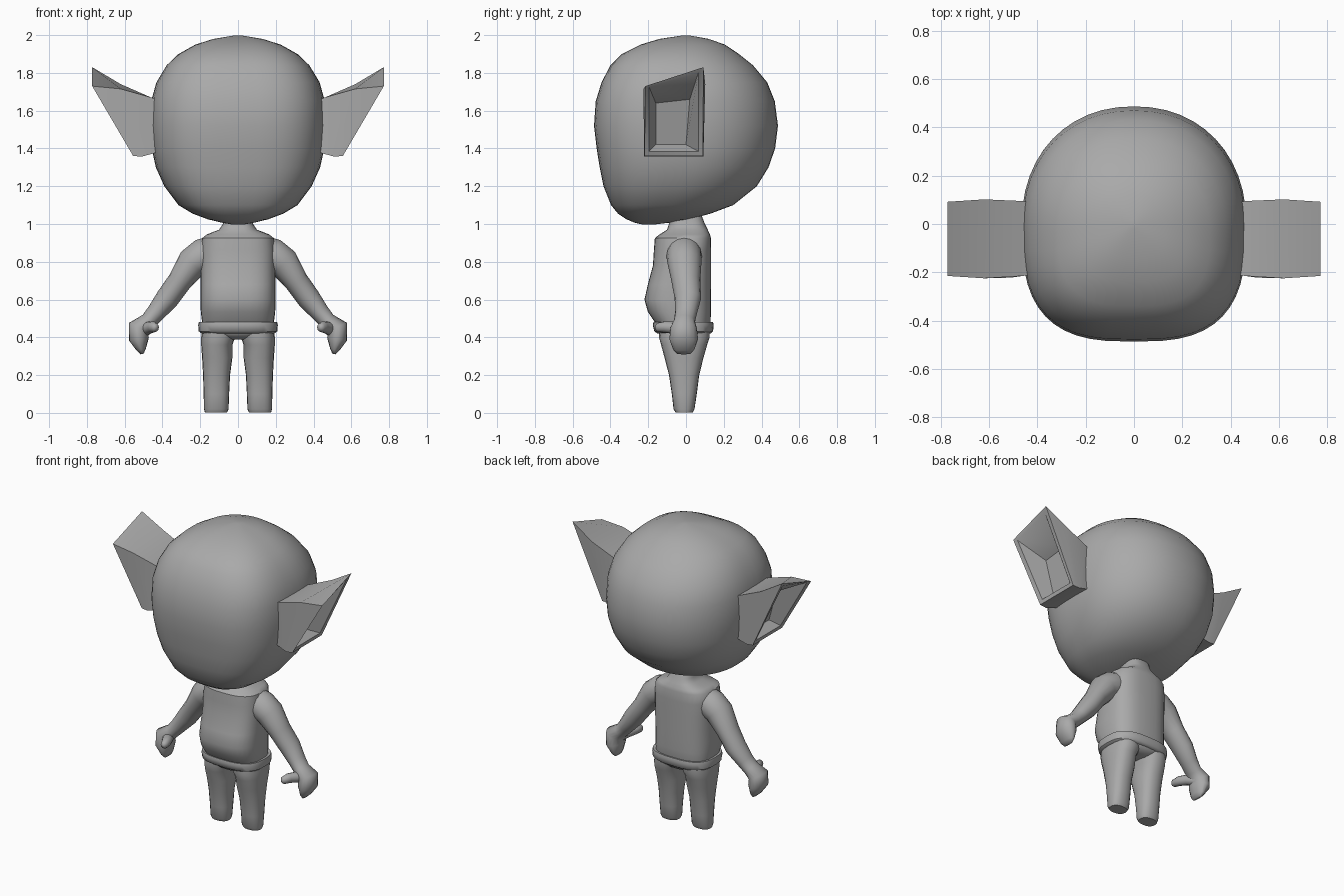
import bpy, bmesh, math
from mathutils import Vector

skin = bpy.data.materials.new("plain grey")
skin.diffuse_color = (0.4, 0.4, 0.4, 1)


def finish(name, bm, mirror=False, angle=45):
    bmesh.ops.recalc_face_normals(bm, faces=bm.faces)
    me = bpy.data.meshes.new(name)
    bm.to_mesh(me)
    bm.free()
    ob = bpy.data.objects.new(name, me)
    bpy.context.collection.objects.link(ob)
    me.materials.append(skin)
    if mirror:
        m = ob.modifiers.new("mirror", 'MIRROR')
        m.use_mirror_merge = False
    bpy.ops.object.select_all(action='DESELECT')
    ob.select_set(True)
    bpy.context.view_layer.objects.active = ob
    bpy.ops.object.shade_smooth_by_angle(angle=math.radians(angle))
    return ob


def skin_rings(rings):
    """Join equal-length loops of points into a capped surface."""
    bm = bmesh.new()
    loops = [[bm.verts.new(p) for p in r] for r in rings]
    n = len(loops[0])
    for a, b in zip(loops, loops[1:]):
        for i in range(n):
            j = (i + 1) % n
            bm.faces.new((a[i], a[j], b[j], b[i]))
    bm.faces.new(loops[0][::-1])
    bm.faces.new(loops[-1])
    return bm


def sup(a, n):
    """Point on a unit superellipse."""
    c, s = math.cos(a), math.sin(a)
    f = lambda v: math.copysign(abs(v) ** (2 / n), v)
    return f(c), f(s)


def stack(name, rows, nf=2, nb=2, seg=32, **kw):
    """Loft of horizontal sections: z, x range, y range."""
    rings = []
    for z, x0, x1, y0, y1 in rows:
        ring = []
        for i in range(seg):
            a = 2 * math.pi * i / seg
            u, v = sup(a, nf if math.sin(a) < 0 else nb)
            ring.append(((x0 + x1) / 2 + u * (x1 - x0) / 2,
                         (y0 + y1) / 2 + v * (y1 - y0) / 2, z))
        rings.append(ring)
    return finish(name, skin_rings(rings), **kw)


def limb(name, path, hint, seg=16):
    """Mirrored tube along points with two radii each."""
    pts = [Vector(p[:3]) for p in path]
    rings = []
    for k, p in enumerate(pts):
        t = (pts[min(k + 1, len(pts) - 1)] - pts[max(k - 1, 0)]).normalized()
        u = Vector(hint).cross(t).normalized()
        v = t.cross(u)
        ru, rv = path[k][3:]
        rings.append([p + u * ru * math.cos(2 * math.pi * i / seg)
                      + v * rv * math.sin(2 * math.pi * i / seg) for i in range(seg)])
    return finish(name, skin_rings(rings), mirror=True, angle=60)


# Head: flat square face, round back, low jaw
head = [(.997, .03, -.23, -.17), (1.008, .09, -.275, -.08), (1.025, .16, -.315, .02),
        (1.055, .24, -.36, .13), (1.10, .315, -.397, .25), (1.2, .39, -.437, .375),
        (1.3, .435, -.457, .437), (1.4, .457, -.473, .472), (1.52, .465, -.487, .487),
        (1.65, .46, -.478, .47), (1.75, .432, -.447, .43), (1.84, .378, -.40, .355),
        (1.9, .315, -.34, .28), (1.95, .225, -.24, .205), (1.98, .13, -.14, .12),
        (1.998, .02, -.02, .02)]
stack("head", [(z, -x, x, a, b) for z, x, a, b in head], nf=2.9, nb=2.15, seg=48, angle=60)

# Ears: hollow flared cups opening outwards
ear = [
    [(.36, -.20, 1.63), (.36, .08, 1.63), (.36, .08, 1.40), (.36, -.20, 1.40)],
    [(.46, -.215, 1.67), (.46, .095, 1.67), (.46, .09, 1.37), (.46, -.215, 1.37)],
    [(.62, -.225, 1.715), (.62, .102, 1.74), (.51, .092, 1.357), (.51, -.222, 1.357)],
    [(.772, -.215, 1.73), (.772, .092, 1.83), (.555, .09, 1.36), (.555, -.22, 1.36)],
    [(.755, -.195, 1.725), (.758, .065, 1.80), (.56, .065, 1.385), (.56, -.195, 1.385)],
    [(.56, -.16, 1.64), (.56, .02, 1.66), (.50, .0, 1.42), (.50, -.16, 1.42)],
]
finish("ears", skin_rings(ear), mirror=True, angle=40)

# Torso with belly, shoulders and neck
torso = [(.44, .185, -.14, .12), (.48, .19, -.165, .13), (.535, .197, -.202, .132),
         (.60, .199, -.22, .133), (.68, .198, -.202, .133), (.78, .197, -.175, .133),
         (.86, .197, -.17, .133), (.925, .19, -.165, .132), (.945, .165, -.14, .127),
         (.97, .10, -.10, .115), (1.0, .08, -.09, .10), (1.08, .075, -.08, .07)]
stack("torso", [(z, -x, x, a, b) for z, x, a, b in torso], nf=2.8, nb=2.8)

# Waistband and the brief below it
band = [(.478, .185, -.15, .12), (.482, .207, -.172, .143), (.465, .211, -.176, .147),
        (.432, .208, -.168, .143), (.42, .192, -.15, .13)]
stack("waistband", [(z, -x, x, a, b) for z, x, a, b in band], nf=2.8, nb=2.8)
stack("brief", [(.45, -.19, .19, -.15, .13), (.42, -.18, .18, -.145, .125),
                (.40, -.12, .12, -.125, .11), (.388, -.05, .05, -.09, .08)], 2.5, 2.5)

# Legs
stack("legs", [(.002, .058, .175, -.055, .035), (.02, .05, .18, -.066, .045),
               (.10, .047, .182, -.075, .057), (.20, .042, .185, -.09, .07),
               (.29, .03, .19, -.113, .092), (.36, .03, .195, -.132, .112),
               (.40, .015, .195, -.143, .125), (.44, .01, .19, -.14, .125)],
      2.4, 2.4, seg=20, mirror=True)

# Arms running into mitten hands
limb("arms", [(.13, -.01, .85, .09, .09), (.185, -.01, .83, .093, .094),
              (.24, -.008, .795, .084, .09), (.31, .0, .695, .064, .076),
              (.375, .01, .605, .062, .07), (.435, .0, .53, .05, .058),
              (.475, -.008, .485, .045, .056), (.525, -.012, .45, .058, .07),
              (.525, -.012, .39, .053, .076), (.512, -.012, .335, .025, .056),
              (.507, -.012, .312, .008, .035)], (0, 1, 0))

# Thumbs pointing forwards and inwards
limb("thumbs", [(.51, .0, .43, .035, .035), (.475, -.06, .45, .033, .033),
                (.45, -.11, .455, .029, .03), (.44, -.15, .452, .022, .024),
                (.437, -.163, .45, .008, .01)], (0, 0, 1), seg=12)
